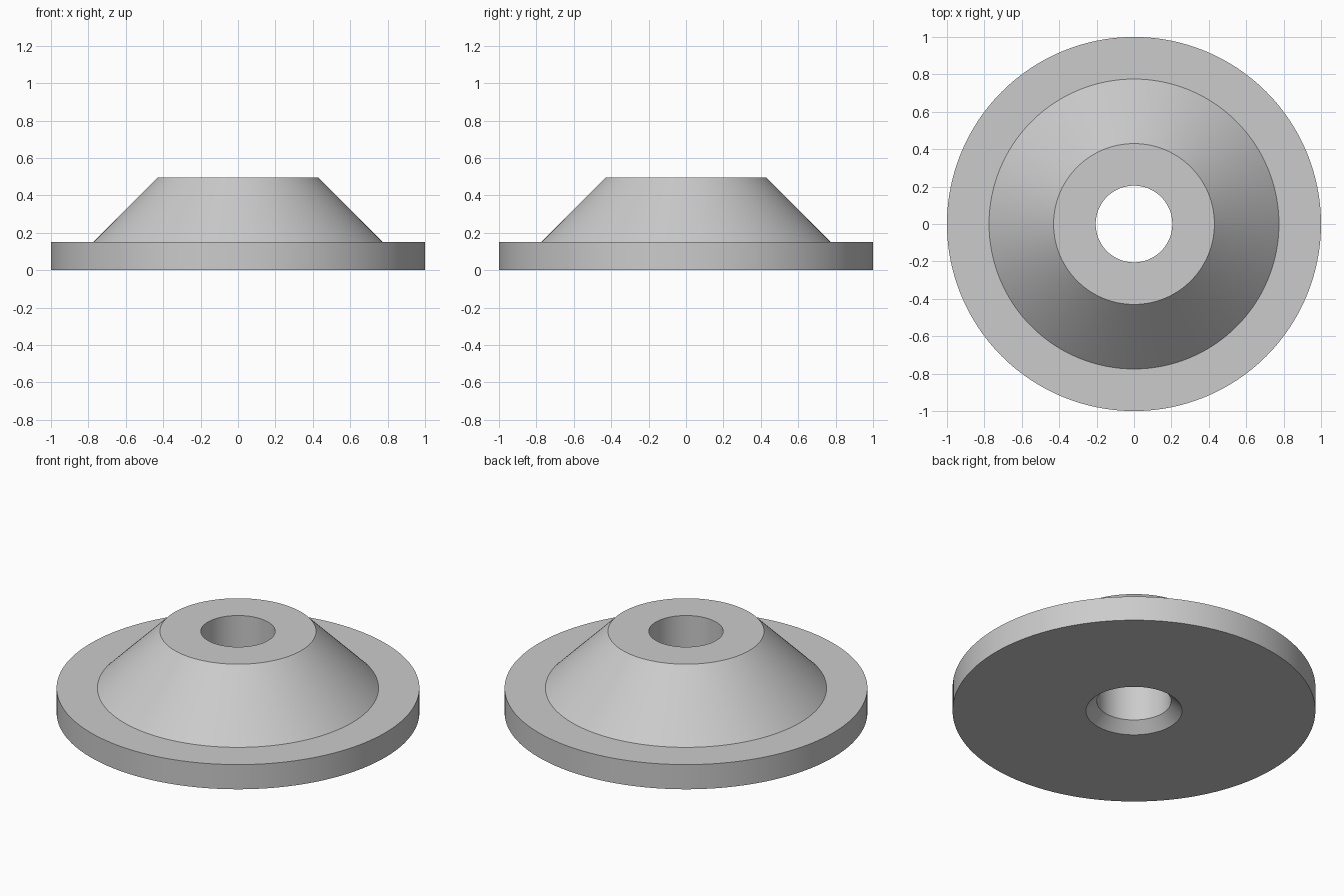
import bpy
import math

SEGMENTS = 128

if "Cube" in bpy.data.objects:
    bpy.data.objects.remove(bpy.data.objects["Cube"], do_unlink=True)

grey = bpy.data.materials.new("plain_grey")
grey.use_nodes = True
colour = (0.6, 0.6, 0.6, 1)
grey.diffuse_color = colour
grey.node_tree.nodes["Principled BSDF"].inputs["Base Color"].default_value = colour


def lathe(name, profile):
    """Revolve a closed (radius, height) profile around z."""
    count = len(profile)
    verts = [(r * math.cos(a), r * math.sin(a), z)
             for a in (math.tau * s / SEGMENTS for s in range(SEGMENTS))
             for r, z in profile]
    faces = []
    for s in range(SEGMENTS):
        here, there = s * count, (s + 1) % SEGMENTS * count
        for i in range(count):
            j = (i + 1) % count
            faces.append((here + i, there + i, there + j, here + j))
    mesh = bpy.data.meshes.new(name)
    mesh.from_pydata(verts, [], faces)
    mesh.materials.append(grey)
    obj = bpy.data.objects.new(name, mesh)
    bpy.context.collection.objects.link(obj)
    bpy.ops.object.select_all(action="DESELECT")
    obj.select_set(True)
    bpy.context.view_layer.objects.active = obj
    bpy.ops.object.shade_smooth_by_angle(angle=math.radians(30))
    return obj


# Flat rim, conical hub and through bore chamfered at the underside
lathe("flanged_cone_washer", [
    (0.265, 0), (1, 0), (1, 0.15), (0.775, 0.15),
    (0.43, 0.495), (0.205, 0.495), (0.205, 0.06),
])
